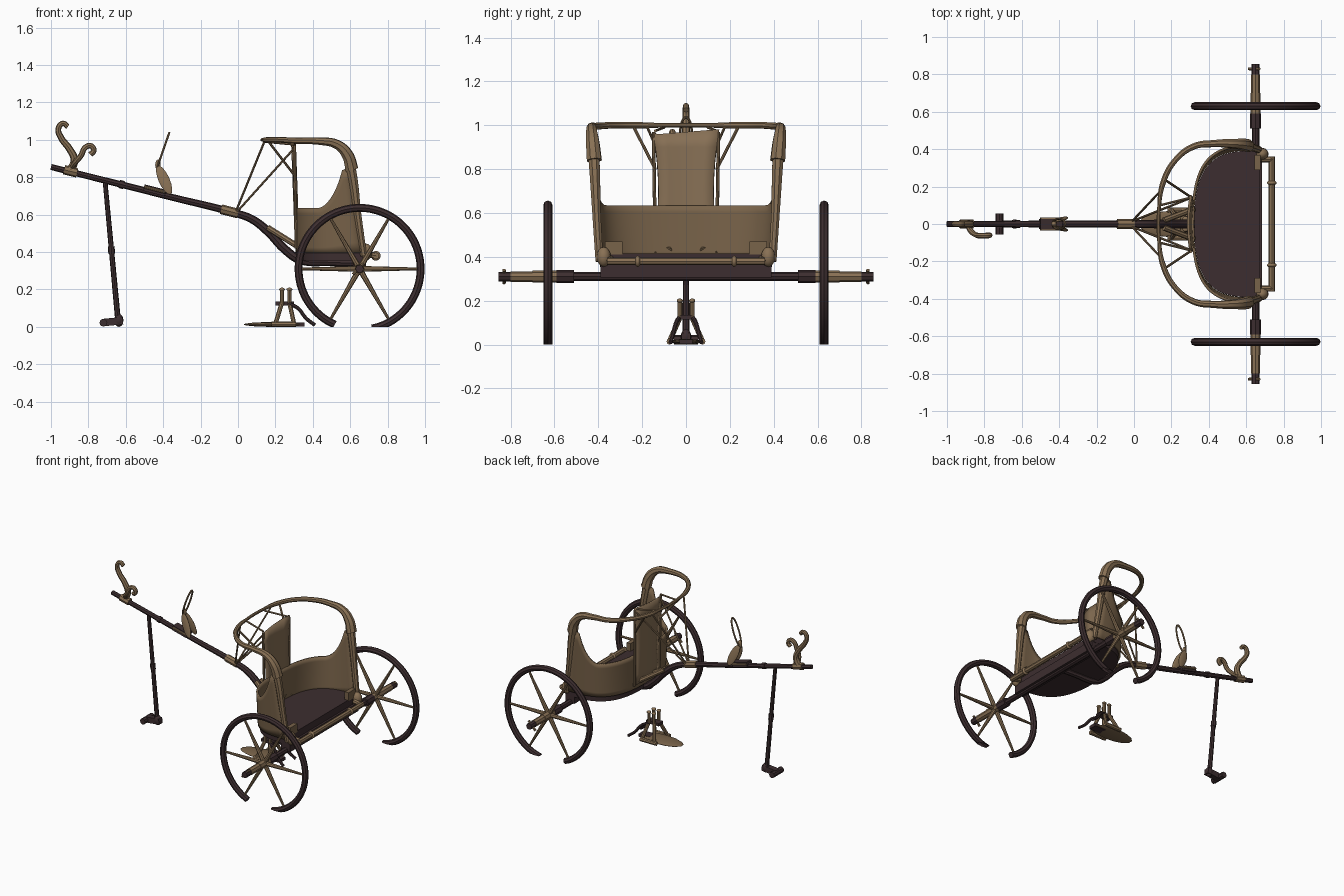
import bpy, bmesh, math
from mathutils import Vector

cube = bpy.data.objects.get("Cube")
if cube:
    bpy.data.objects.remove(cube)


def material(name, rgb):
    m = bpy.data.materials.new(name)
    m.use_nodes = True
    m.diffuse_color = (*rgb, 1)
    m.node_tree.nodes["Principled BSDF"].inputs["Base Color"].default_value = (*rgb, 1)
    return m


DARK = material("dark wood", (0.046, 0.027, 0.029))
TAN = material("tan wood", (0.25, 0.165, 0.09))
HIDE = material("worn hide", (0.19, 0.125, 0.068))
PANEL = material("front panel hide", (0.24, 0.16, 0.09))


def finish(obj, name, mat):
    obj.name = name
    obj.data.materials.clear()
    obj.data.materials.append(mat)
    bpy.ops.object.select_all(action='DESELECT')
    obj.select_set(True)
    bpy.context.view_layer.objects.active = obj
    bpy.ops.object.shade_smooth_by_angle(angle=math.radians(40))
    return obj


def mesh_object(name, bm, mat):
    bmesh.ops.recalc_face_normals(bm, faces=bm.faces)
    me = bpy.data.meshes.new(name)
    bm.to_mesh(me)
    bm.free()
    obj = bpy.data.objects.new(name, me)
    bpy.context.collection.objects.link(obj)
    return finish(obj, name, mat)


def tube(name, pts, radius, mat, radii=None, smooth=True, cyclic=False):
    """Round rod through the points, optionally tapered and curved."""
    cu = bpy.data.curves.new(name, 'CURVE')
    cu.dimensions = '3D'
    cu.bevel_depth = radius
    cu.bevel_resolution = 2
    cu.use_fill_caps = True
    cu.resolution_u = 6 if smooth else 1
    sp = cu.splines.new('BEZIER')
    sp.bezier_points.add(len(pts) - 1)
    sp.use_cyclic_u = cyclic
    for i, (bp, p) in enumerate(zip(sp.bezier_points, pts)):
        bp.co = p
        bp.radius = radii[i] if radii else 1
        bp.handle_left_type = bp.handle_right_type = 'AUTO' if smooth else 'VECTOR'
    obj = bpy.data.objects.new(name, cu)
    bpy.context.collection.objects.link(obj)
    bpy.ops.object.select_all(action='DESELECT')
    obj.select_set(True)
    bpy.context.view_layer.objects.active = obj
    bpy.ops.object.convert(target='MESH')
    return finish(bpy.context.object, name, mat)


def rod(name, a, b, radius, mat, radii=None):
    return tube(name, [a, b], radius, mat, radii, smooth=False)


def ball(name, loc, size, mat, rot=(0, 0, 0)):
    bpy.ops.mesh.primitive_uv_sphere_add(segments=14, ring_count=8, location=loc, rotation=rot)
    bpy.context.object.scale = size
    return finish(bpy.context.object, name, mat)


def box(name, loc, size, mat, rot=(0, 0, 0)):
    bpy.ops.mesh.primitive_cube_add(size=1, location=loc, rotation=rot)
    bpy.context.object.scale = size
    return finish(bpy.context.object, name, mat)


SIDES = ((1, "left"), (-1, "right"))

# Wheels: open rim resting on the ground, six tapered spokes, hub
cx, cz, rim_r = 0.65, 0.31, 0.326
for s, side in SIDES:
    y = 0.63 * s
    angles = [math.radians(-78 + 324 * i / 40) for i in range(41)]
    rim = tube(side + "_wheel_rim",
               [(cx + rim_r * math.cos(a), y, cz + rim_r * math.sin(a)) for a in angles], 0.021, DARK)
    bm = bmesh.new()
    bm.from_mesh(rim.data)
    cut = bmesh.ops.bisect_plane(bm, geom=bm.verts[:] + bm.edges[:] + bm.faces[:], plane_co=(0, 0, 0),
                                 plane_no=(0, 0, 1), clear_inner=True)
    bmesh.ops.holes_fill(bm, edges=[e for e in cut["geom_cut"] if isinstance(e, bmesh.types.BMEdge)])
    bm.to_mesh(rim.data)
    bm.free()
    for k in range(6):
        a = math.radians(60 * k)
        d = Vector((math.cos(a), 0, math.sin(a)))
        c = Vector((cx, y, cz))
        rod(f"{side}_spoke_{k + 1}", c + d * 0.02, c + d * 0.312, 0.009, TAN, [1.7, 0.8])
    rod(side + "_hub", (cx, y - 0.07, cz), (cx, y + 0.07, cz), 0.027, TAN)
    rod(side + "_hub_sleeve", (cx, s * 0.51, cz), (cx, s * 0.59, cz), 0.03, DARK)
    rod(side + "_axle_arm", (cx, s * 0.56, cz), (cx, s * 0.8, cz), 0.024, TAN)
    rod(side + "_axle_cap", (cx, s * 0.79, cz), (cx, s * 0.855, cz), 0.022, DARK)
    rod(side + "_linchpin", (cx - 0.035, s * 0.83, cz - 0.03), (cx + 0.02, s * 0.83, cz + 0.03), 0.008, TAN)

# Axle and bearer under the car
rod("axle", (cx, -0.8, cz), (cx, 0.8, cz), 0.02, DARK)
box("axle_bearer", (cx, 0, 0.335), (0.07, 0.78, 0.06), DARK)


def plan(t, scale=1.0):
    """Rounded D outline of the car; t runs -1..1 from right rear to left rear."""
    a = t * math.pi / 2
    return (0.67 - 0.355 * scale * abs(math.cos(a)) ** 0.6,
            0.4 * scale * math.copysign(abs(math.sin(a)) ** 0.75, t))


# Floor slab
bm = bmesh.new()
loop = [bm.verts.new((*plan(i / 24, 0.98), 0.355)) for i in range(-24, 25)]
top = bmesh.ops.extrude_face_region(bm, geom=[bm.faces.new(loop)])
bmesh.ops.translate(bm, vec=(0, 0, 0.06), verts=[v for v in top["geom"] if isinstance(v, bmesh.types.BMVert)])
mesh_object("floor", bm, DARK)


def wall_top(x):
    k = max(0, min(1, (x - 0.44) / 0.18))
    return 0.635 + 0.22 * k ** 1.8


# Curved side wall, leaning inwards at the rear and flaring sideways
bm = bmesh.new()
rows = []
for i in range(-32, 33):
    x, y = plan(i / 32)
    h = wall_top(x)
    rear = max(0, (x - 0.32) / 0.35)
    col = []
    for j in range(9):
        z = 0.395 + (h - 0.395) * j / 8
        col.append(bm.verts.new((x - 0.15 * rear * (z - 0.4), y * (1 + 0.12 * (z - 0.4)), z)))
    rows.append(col)
for a, b in zip(rows, rows[1:]):
    for j in range(8):
        bm.faces.new((a[j], b[j], b[j + 1], a[j + 1]))
wall = mesh_object("side_wall", bm, HIDE)
mod = wall.modifiers.new("thickness", 'SOLIDIFY')
mod.thickness = 0.014
mod.offset = 0

# Tall front panel, slightly waisted and curved
bm = bmesh.new()
rows = []
for j in range(9):
    z = 0.42 + 0.55 * j / 8
    half = 0.125 + 0.025 * ((j - 4) / 4) ** 2
    rows.append([bm.verts.new((0.318 - 0.02 * (j / 8) + 0.012 * u * u, half * u, z + 0.012 * u * (j == 8)))
                 for u in (-1, -0.6, -0.2, 0.2, 0.6, 1)])
for a, b in zip(rows, rows[1:]):
    for j in range(5):
        bm.faces.new((a[j], a[j + 1], b[j + 1], b[j]))
panel = mesh_object("front_panel", bm, PANEL)
mod = panel.modifiers.new("thickness", 'SOLIDIFY')
mod.thickness = 0.014

# Top rail sweeping round the front, joined to the rear posts
half_rail = [(0.61, 0.418, 0.84), (0.585, 0.425, 0.92), (0.53, 0.43, 0.975), (0.43, 0.43, 0.993),
             (0.32, 0.415, 0.995), (0.22, 0.34, 1.0), (0.155, 0.22, 1.0)]
rail = half_rail + [(0.135, 0.1, 1.0), (0.135, -0.1, 1.0)] + [(x, -y, z) for x, y, z in reversed(half_rail)]
sizes = [2.1, 1.9, 1.5, 1.15, 1, 0.9, 0.9, 0.6]
tube("top_rail", rail, 0.017, TAN, sizes + sizes[::-1])
for s, side in SIDES:
    tube(side + "_rear_post", [(0.672, s * 0.395, 0.38), (0.64, s * 0.408, 0.6), (0.61, s * 0.418, 0.82),
                               (0.585, s * 0.425, 0.92)], 0.019, TAN, [1, 1.1, 1.4, 1.5])
    # Thin braces from the pole and panel to the rail
    rod(side + "_pole_brace", (-0.01, s * 0.015, 0.62), (0.145, s * 0.18, 1.0), 0.006, TAN)
    rod(side + "_panel_brace", (-0.01, s * 0.015, 0.61), (0.305, s * 0.14, 0.96), 0.006, TAN)
    rod(side + "_rail_strut", (0.16, s * 0.24, 0.995), (0.31, s * 0.14, 0.8), 0.007, TAN)
    rod(side + "_front_upright", (0.31, s * 0.14, 0.42), (0.303, s * 0.148, 0.97), 0.008, TAN)
    rod(side + "_upper_strut", (0.14, s * 0.1, 0.99), (0.30, s * 0.14, 0.975), 0.006, TAN)
    # Rear corner fittings
    ball(side + "_rear_corner", (0.685, s * 0.375, 0.4), (0.034, 0.032, 0.045), TAN)
    rod(side + "_bar_bracket", (0.68, s * 0.345, 0.39), (0.74, s * 0.345, 0.38), 0.017, TAN)
    ball(side + "_bar_lashing", (0.737, s * 0.22, 0.38), (0.026, 0.014, 0.026), TAN)
    box(side + "_rear_ledge", (0.66, s * 0.33, 0.44), (0.03, 0.08, 0.06), HIDE)
rod("rear_bar", (0.737, -0.36, 0.38), (0.737, 0.36, 0.38), 0.018, TAN)

# Draught pole with its bend, running back to the axle
tube("draught_pole", [(-1, 0, 0.855), (-0.7, 0, 0.78), (-0.35, 0, 0.692), (-0.03, 0, 0.612), (0.07, 0, 0.578),
                      (0.16, 0, 0.51), (0.25, 0, 0.415), (0.33, 0, 0.36), (0.5, 0, 0.345), (0.68, 0, 0.34)],
     0.02, DARK, [0.8, 0.85, 0.9, 1, 1.1, 1.2, 1.2, 1.2, 1, 1])
rod("pole_sleeve", (-0.09, 0, 0.629), (0.0, 0, 0.606), 0.026, TAN)
rod("pole_band", (-0.635, 0, 0.764), (-0.61, 0, 0.758), 0.022, DARK)
for s, side in SIDES:
    rod(side + "_pole_stay", (0.16, s * 0.02, 0.53), (0.32, s * 0.08, 0.43), 0.016, TAN)

# Yoke hooks at the pole tip
rod("yoke_lashing", (-0.93, 0, 0.84), (-0.86, 0, 0.823), 0.025, TAN)
tube("tall_yoke_hook", [(-0.9, 0, 0.83), (-0.875, 0, 0.89), (-0.9, 0, 0.95), (-0.945, 0, 1.01),
                        (-0.96, 0, 1.06), (-0.935, 0, 1.088), (-0.91, 0, 1.07)], 0.017, TAN,
     [1.3, 1.2, 1.1, 1, 0.9, 0.85, 0.8])
tube("short_yoke_hook", [(-0.89, 0, 0.85), (-0.87, -0.04, 0.88), (-0.84, -0.06, 0.915), (-0.815, -0.062, 0.96),
                         (-0.785, -0.062, 0.967), (-0.772, -0.06, 0.94), (-0.79, -0.06, 0.922)], 0.015, TAN)

# Harness saddle mounted on the pole
box("saddle_base", (-0.445, 0, 0.73), (0.12, 0.055, 0.035), DARK, (0, 0.25, 0))
for s, side in SIDES:
    ball(side + "_saddle_leaf", (-0.395, s * 0.024, 0.785), (0.03, 0.009, 0.085), TAN, (s * 0.15, -0.42, 0))
    rod(side + "_saddle_lashing", (-0.5, s * 0.028, 0.748), (-0.39, s * 0.028, 0.72), 0.008, TAN)
ball("saddle_knob", (-0.428, 0, 0.865), (0.015, 0.015, 0.03), TAN)
tube("saddle_loop", [(-0.4 + 0.032 * math.sin(a), 0.028 * math.cos(a), 0.945 + 0.092 * math.sin(a))
                     for a in [i * math.pi / 6 for i in range(12)]], 0.006, TAN, cyclic=True)

# Prop stick with crossed foot
rod("prop_stick", (-0.71, 0, 0.77), (-0.642, 0, 0.04), 0.014, DARK, [0.9, 1.1])
rod("prop_band", (-0.678, 0, 0.43), (-0.675, 0, 0.39), 0.018, DARK)
box("prop_foot", (-0.67, 0, 0.028), (0.11, 0.04, 0.04), DARK, (0, -0.1, 0))
rod("prop_foot_bar", (-0.72, -0.055, 0.022), (-0.72, 0.055, 0.022), 0.021, DARK)
ball("prop_ankle", (-0.637, 0, 0.035), (0.025, 0.025, 0.035), DARK)

# Spare harness saddle lying on the ground
ball("spare_board", (0.19, 0, 0.013), (0.165, 0.07, 0.013), HIDE)
box("spare_board_tail", (0.31, 0, 0.013), (0.09, 0.06, 0.022), DARK)
box("spare_bridge", (0.25, 0, 0.125), (0.1, 0.05, 0.02), DARK)
for s, side in SIDES:
    tube(side + "_spare_leg", [(0.27, s * 0.03, 0.125), (0.32, s * 0.045, 0.1), (0.365, s * 0.06, 0.045),
                               (0.41, s * 0.07, 0.01)], 0.01, DARK)
    for x0, x1, label in ((0.235, 0.2, "front"), (0.275, 0.3, "rear")):
        rod(f"{side}_{label}_spare_strut", (x0, s * 0.025, 0.13), (x1, s * 0.075, 0.015), 0.012, TAN)
        rod(f"{side}_{label}_spare_peg", (x0, s * 0.028, 0.12), (x0, s * 0.028, 0.2), 0.011, TAN)
        ball(f"{side}_{label}_spare_knob", (x0, s * 0.028, 0.2), (0.016, 0.014, 0.01), TAN)
    rod(side + "_spare_edge", (0.18, s * 0.075, 0.014), (0.31, s * 0.075, 0.014), 0.014, TAN)
